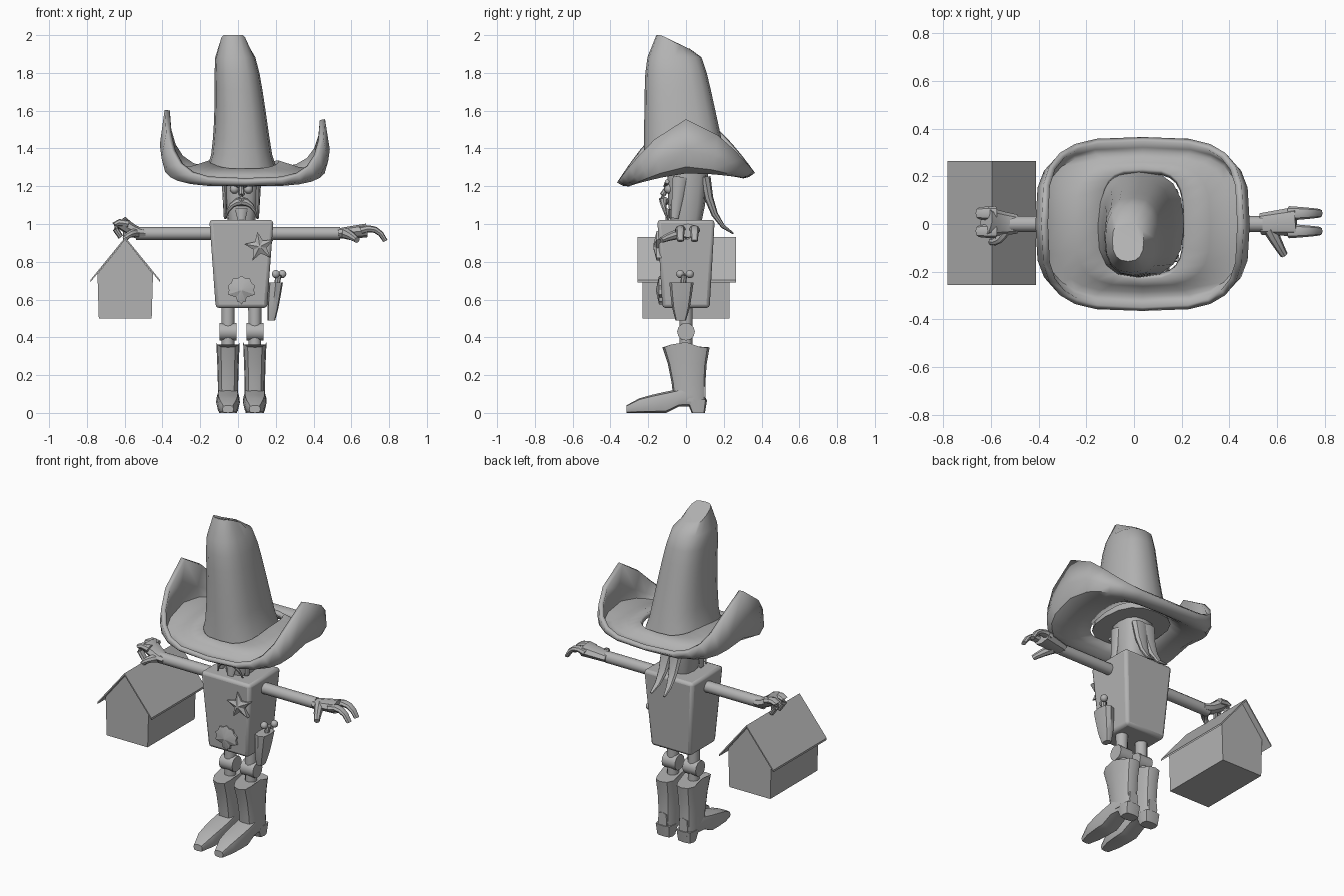
import bpy, bmesh, math
from mathutils import Vector

cube = bpy.data.objects.get("Cube")
if cube:
    bpy.data.objects.remove(cube, do_unlink=True)

GREY = (.45, .45, .45, 1)
grey = bpy.data.materials.new("plain_grey")
grey.use_nodes = True
grey.diffuse_color = GREY
grey.node_tree.nodes["Principled BSDF"].inputs["Base Color"].default_value = GREY

UPWARD = Vector((0, 0, 1))
BACKWARD = Vector((0, 1, 0))
MIDDLE = .018  # centre line of the figure
SIDES = {"left": 1, "right": -1}


def finish(name, bm, angle=40):
    """Turn a bmesh into a grey object with sharp edges above the angle."""
    bmesh.ops.recalc_face_normals(bm, faces=bm.faces)
    mesh = bpy.data.meshes.new(name)
    bm.to_mesh(mesh)
    bm.free()
    mesh.materials.append(grey)
    mesh.shade_smooth()
    mesh.set_sharp_from_angle(angle=math.radians(angle))
    part = bpy.data.objects.new(name, mesh)
    bpy.context.collection.objects.link(part)
    return part


def soften(value, power):
    return math.copysign(abs(value) ** power, value) if abs(value) > 1e-6 else 0


def ring(centre, across, along, sides=8, power=1):
    """Ellipse spanned by two vectors; a low power makes it squarish."""
    start = math.pi / 4 if sides == 4 else 0
    angles = [start + math.tau * i / sides for i in range(sides)]
    return [Vector(centre) + across * soften(math.cos(a), power) + along * soften(math.sin(a), power)
            for a in angles]


def flat_ring(centre, half_width, half_depth, sides=8, power=1):
    return ring(centre, Vector((half_width, 0, 0)), BACKWARD * half_depth, sides, power)


def loft(name, rings, cap=True, angle=40):
    """Skin a list of rings with equal numbers of points."""
    bm = bmesh.new()
    rows = [[bm.verts.new(point) for point in row] for row in rings]
    for low, high in zip(rows, rows[1:]):
        for i in range(len(low)):
            bm.faces.new((low[i - 1], low[i], high[i], high[i - 1]))
    if cap:
        bm.faces.new(rows[0])
        bm.faces.new(rows[-1])
    return finish(name, bm, angle)


def taper(name, bottom, top, low_size, high_size, sides=8, power=1, steps=1, flare=1):
    """Upright column whose half width and half depth change with height."""
    rings = []
    for i in range(steps + 1):
        t = i / steps
        width, depth = Vector(low_size).lerp(Vector(high_size), t ** flare)
        rings.append(flat_ring(Vector(bottom).lerp(Vector(top), t), width, depth, sides, power))
    return loft(name, rings)


def limb(name, start, end, thick, tip, bend=None, flat=1, sides=8, reference=UPWARD):
    """Tapered tube on a curve that is pulled toward the bend point."""
    start, end = Vector(start), Vector(end)
    bend = Vector(bend) if bend else (start + end) / 2
    steps = 4
    rings = []
    for i in range(steps + 1):
        t = i / steps
        centre = start.lerp(bend, t).lerp(bend.lerp(end, t), t)
        heading = (bend - start).lerp(end - bend, t).normalized()
        across = heading.cross(reference).normalized()
        radius = thick + (tip - thick) * t
        rings.append(ring(centre, across * radius, across.cross(heading) * radius * flat, sides))
    return loft(name, rings)


def plate(name, outline, front, back, peak=None):
    """Prism from (x, z) points, with an optional raised centre in front."""
    rings = [[Vector((x, y, z)) for x, z in outline] for y in (back, front)]
    if peak:
        centre = sum(rings[-1], Vector()) / len(outline)
        centre.y = peak
        rings.append([centre.lerp(point, .1) for point in rings[-1]])
    return loft(name, rings, angle=20)


def ball(name, centre, radius):
    bm = bmesh.new()
    bmesh.ops.create_uvsphere(bm, u_segments=10, v_segments=6, radius=radius)
    bmesh.ops.translate(bm, verts=bm.verts, vec=centre)
    return finish(name, bm, 60)


def petals(centre_x, centre_z, outer, inner, count, turn=0):
    """Points alternating between an outer and an inner circle."""
    points = []
    for i in range(2 * count):
        angle = math.pi * i / count + math.pi / 2 + turn
        radius = inner if i % 2 else outer
        points.append((centre_x + radius * math.cos(angle), centre_z + radius * math.sin(angle)))
    return points


# Hat crown: narrows and leans as it rises, with a raised front peak
crown_rings = []
for i in range(9):
    t = i / 8
    closing = 1 - .4 * t ** 12
    centre = (.02 - .045 * t ** 2, -.07 * t, 1.28 + .69 * t)
    crown_rings.append(flat_ring(centre, (.19 - .08 * math.sqrt(t)) * closing,
                                 (.225 - .08 * t) * closing, 16, .8))
for point in crown_rings[-1]:
    point.z = 1.93 + .07 * min(1, max(0, -point.y / .13))
loft("hat_crown", crown_rings)

# Hat brim: dips around the crown, then both sides curl upward
brim_rings = []
for i in range(6):
    t = i / 5
    depth = .21 + .155 * t
    row = flat_ring((.036, 0, 0), .17 + .28 * math.sin(2 * t), depth, 24, .58)
    for point in row:
        sideways = max(0, 1 - (abs(point.y) / depth) ** 1.5)
        curl = (.02 + .29 * t ** 3) * sideways * (1.16 if point.x < 0 else 1)
        point.z = 1.22 + .07 * (1 - 1.6 * t) ** 2 + curl + .07 * point.y
    brim_rings.append(row)
brim = loft("hat_brim", brim_rings, cap=False)
felt = brim.modifiers.new("felt_thickness", "SOLIDIFY")
felt.thickness = .028
felt.offset = -1

# Head and face
taper("head", (MIDDLE, 0, 1), (MIDDLE, .01, 1.3), (.07, .08), (.1, .11), 12, .75, steps=3, flare=.5)
limb("nose", (MIDDLE, -.09, 1.2), (MIDDLE, -.12, 1.12), .012, .02, bend=(MIDDLE, -.14, 1.15))
limb("chin_beard", (MIDDLE, -.09, 1.08), (MIDDLE, -.1, 1.02), .035, .02, flat=.5, reference=BACKWARD)
for side, sign in SIDES.items():
    def beside(offset, y, z):
        return (MIDDLE + sign * offset, y, z)

    ball(side + "_eye", beside(.037, -.09, 1.185), .025)
    limb(side + "_brow", beside(.01, -.11, 1.2), beside(.075, -.1, 1.225), .01, .012)
    limb(side + "_moustache", beside(0, -.115, 1.12), beside(.085, -.1, 1.03), .025, .004,
         bend=beside(.06, -.13, 1.12))
    limb(side + "_sideburn", beside(.09, -.03, 1.25), beside(.085, -.06, 1.03), .016, .008,
         flat=2.5, reference=BACKWARD)
    limb(side + "_hair_lock", beside(.03, .1, 1.25), beside(.045, .25, .95), .05, .008,
         bend=beside(.03, .13, 1), flat=.6, reference=BACKWARD)

# Torso
torso = taper("torso", (MIDDLE, 0, .555), (MIDDLE, 0, 1.022), (.136, .125), (.17, .152), 4, .001)
edges = torso.modifiers.new("soft_edges", "BEVEL")
edges.width = .018
edges.segments = 2

# Star badge, and a scalloped shell buckle with a narrow foot
plate("star_badge", petals(.115, .88, .083, .036, 5, turn=.15), -.156, -.13, peak=-.175)
shell = [(MIDDLE + (x - MIDDLE) * (.5 if z < .62 else 1), z)
         for x, z in petals(MIDDLE, .65, .076, .066, 10)]
plate("shell_buckle", shell, -.143, -.11, peak=-.16)

# Holster with a knobbed handle
taper("holster", (.177, -.028, .49), (.2, -.024, .69), (.02, .028), (.038, .064), 8, .6, steps=3, flare=.6)
limb("handle", (.195, -.02, .62), (.215, -.01, .73), .014, .016, reference=BACKWARD)
ball("handle_knob_front", (.2, -.03, .735), .022)
ball("handle_knob_back", (.235, .02, .735), .022)

# Arms, with an open left hand and a gripping right hand
for side, sign in SIDES.items():
    limb(side + "_arm", (sign * .12, 0, .95), (sign * .54, 0, .95), .034, .034, sides=12)
limb("left_palm", (.53, 0, .95), (.68, .01, .965), .045, .062, flat=.6)
limb("right_palm", (-.49, 0, .95), (-.62, .01, 1.01), .04, .062, bend=(-.55, 0, .95), flat=.6)
for name, y in (("front", -.03), ("back", .045)):
    limb("left_finger_" + name, (.65, y, .965), (.78, y, .91), .03, .018, bend=(.74, y, 1), flat=.7)
    limb("right_finger_" + name, (-.58, y, 1), (-.62, y, .93), .03, .02, bend=(-.7, y, 1.03), flat=.7)
limb("left_thumb", (.57, -.02, .95), (.63, -.13, .915), .03, .016, bend=(.6, -.08, .94))
limb("right_thumb", (-.54, -.02, .95), (-.6, -.075, .92), .026, .014, bend=(-.57, -.08, .96))

# Birdhouse: gabled walls, thin overhanging roof and hanging loop
HOUSE = -.597
RIDGE, EAVES, OVERHANG, SHEET = .93, .703, .185, .012
plate("birdhouse_walls", [(HOUSE - .14, .5), (HOUSE + .14, .5), (HOUSE + .147, .735),
                          (HOUSE, RIDGE - SHEET), (HOUSE - .147, .735)], -.23, .23)
slope = [(HOUSE - OVERHANG, EAVES), (HOUSE, RIDGE), (HOUSE + OVERHANG, EAVES)]
plate("birdhouse_roof", slope + [(x, z - SHEET) for x, z in reversed(slope)], -.257, .265)
limb("birdhouse_loop", (HOUSE, 0, RIDGE - SHEET), (HOUSE, 0, .99), .012, .012, reference=BACKWARD)

# Legs and boots
for side, sign in SIDES.items():
    x = MIDDLE + sign * .071
    taper(side + "_leg", (x, 0, .3), (x, 0, .58), (.033, .033), (.035, .035), 12)
    limb(side + "_knee", (x - .045, 0, .43), (x + .045, 0, .43), .047, .047, sides=12)
    shaft = taper(side + "_boot_shaft", (x, .02, .06), (x, 0, .36), (.053, .085), (.062, .125),
                  12, .7, steps=3, flare=2)
    for vertex in shaft.data.vertices:  # boot top dips at front and back
        if vertex.co.z > .35:
            vertex.co.z = .382 - .035 * min(1, abs(vertex.co.y + .02) / .1)
    foot_rings = []
    for i in range(7):
        t = i / 6
        sole = 0 if t < .65 else .035
        top = .04 + .11 * t ** .6
        width = .03 + .033 * math.sqrt(abs(math.sin(math.pi * t)))
        foot_rings.append(ring((x, -.316 + .42 * t, (sole + top) / 2), Vector((width, 0, 0)),
                               UPWARD * (top - sole) / 2, 8, .55))
    loft(side + "_boot_foot", foot_rings)
    taper(side + "_boot_heel", (x, .065, 0), (x, .056, .07), (.048, .035), (.055, .056), 8, .5)
